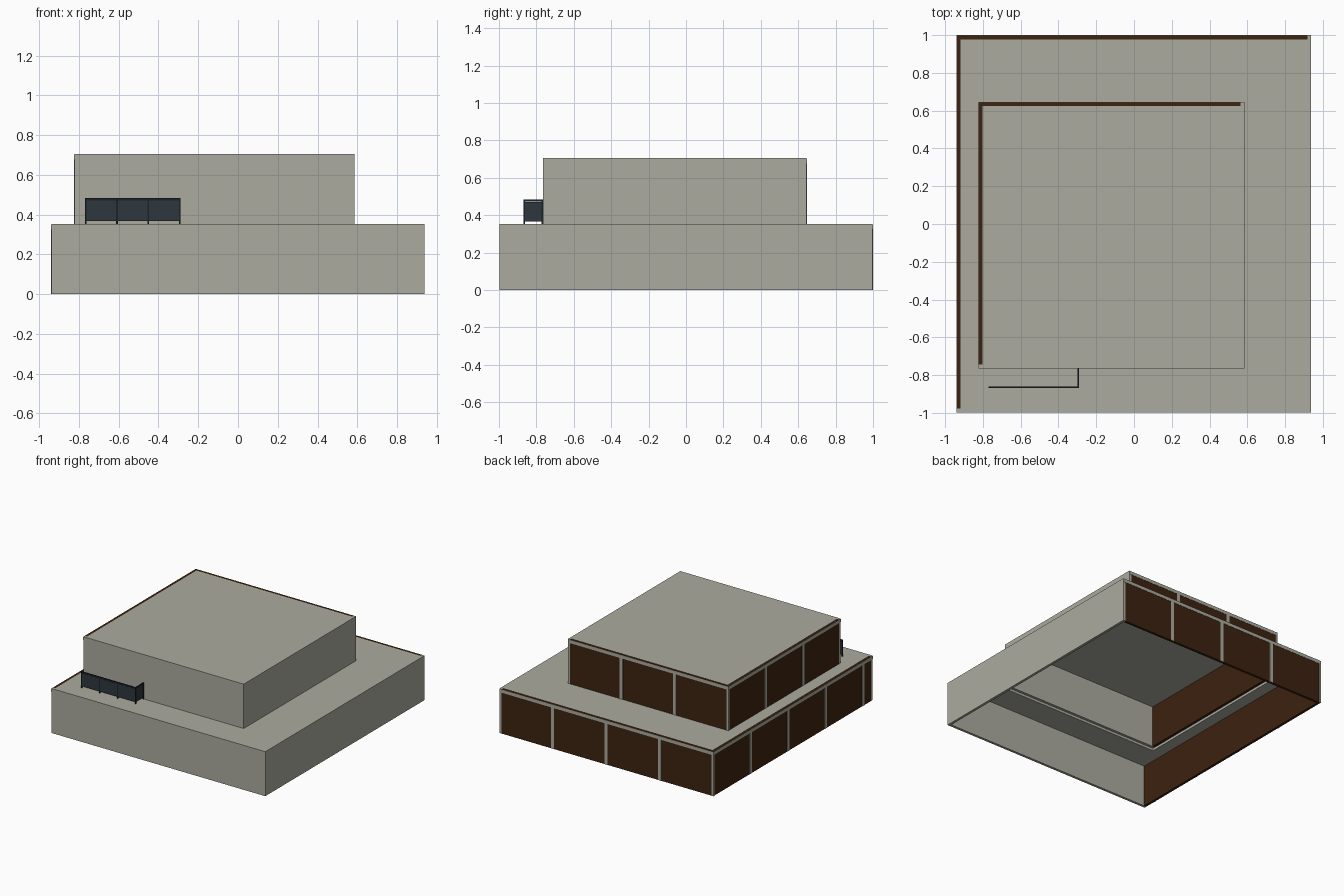
import bpy, bmesh
from mathutils import Vector

if "Cube" in bpy.data.objects:
    bpy.data.objects.remove(bpy.data.objects["Cube"])


def material(name, rgb):
    m = bpy.data.materials.new(name)
    m.diffuse_color = (*rgb, 1)
    m.use_nodes = True
    m.node_tree.nodes["Principled BSDF"].inputs["Base Color"].default_value = m.diffuse_color
    return m


CONCRETE = material("concrete_grey", (0.41, 0.41, 0.35))
WOOD = material("dark_brown_wood", (0.046, 0.016, 0.005))
GLASS = material("smoked_glass", (0.028, 0.038, 0.048))
METAL = material("dark_metal", (0.011, 0.017, 0.022))


def finish(name, bm, mat):
    bmesh.ops.recalc_face_normals(bm, faces=bm.faces)
    me = bpy.data.meshes.new(name)
    bm.to_mesh(me)
    bm.free()
    me.materials.append(mat)
    ob = bpy.data.objects.new(name, me)
    bpy.context.collection.objects.link(ob)
    return ob


def boxes(name, spans, mat):
    """One object made of boxes, each given as (x0, x1, y0, y1, z0, z1)."""
    bm = bmesh.new()
    for x0, x1, y0, y1, z0, z1 in spans:
        verts = bmesh.ops.create_cube(bm, size=1)["verts"]
        size = Vector((x1 - x0, y1 - y0, z1 - z0))
        mid = Vector((x0 + x1, y0 + y1, z0 + z1)) / 2
        for v in verts:
            v.co = v.co * size + mid
    return finish(name, bm, mat)


def roof(name, outer, top, hole=None):
    """Flat roof slab with an optional rectangular opening."""
    def rect(r, z):
        x0, x1, y0, y1 = r
        return [bm.verts.new(p) for p in ((x0, y0, z), (x1, y0, z), (x1, y1, z), (x0, y1, z))]
    if not hole:
        return boxes(name, [(*outer, top - T, top)], CONCRETE)
    bm = bmesh.new()
    loops = [rect(outer, top), rect(hole, top), rect(hole, top - T), rect(outer, top - T)]
    for a, b in zip(loops, loops[1:] + loops[:1]):
        for i in range(4):
            j = (i + 1) % 4
            bm.faces.new((a[i], a[j], b[j], b[i]))
    return finish(name, bm, CONCRETE)


T = 0.02         # wall and roof thickness
MODULE = 0.47    # wall module width
PROUD = 0.002    # how far the frame plates stand out
HALF = 0.014     # half width of a frame strip
RAIL = 0.028     # height of the frame's top strip


def storey(label, x0, x1, y0, y1, z0, z1, hole=None):
    # plain walls on front and right
    boxes(label + "_front_wall", [(x0, x1 - T, y0, y0 + T, z0, z1)], CONCRETE)
    boxes(label + "_right_wall", [(x1 - T, x1, y0, y1, z0, z1)], CONCRETE)
    # wooden walls on back and left
    boxes(label + "_back_wood_wall", [(x0, x1 - T, y1 - T, y1, z0, z1)], WOOD)
    boxes(label + "_left_wood_wall", [(x0, x0 + T, y0 + T, y1 - T, z0, z1)], WOOD)
    # roof fits between the walls
    roof(label + "_roof", (x0 + T, x1 - T, y0 + T, y1 - T), z1, hole)
    # grey frame: top strip and a post at every module
    xb, yl = x0 - PROUD, y1 + PROUD
    back = [(x0, x1, y1, yl, z1 - RAIL, z1 - 0.002),
            (xb, x0 + HALF, y1, yl, z0, z1 - RAIL)]
    left = [(xb, x0, y0, yl, z1 - RAIL, z1 - 0.002),
            (xb, x0, y1 - HALF, y1, z0, z1 - RAIL)]
    k = 1
    while k * MODULE < y1 - y0 - 0.05:
        y = y1 - k * MODULE
        left.append((xb, x0, y - HALF, y + HALF, z0, z1 - RAIL))
        x = x0 + k * MODULE
        if x < x1 - 0.05:
            back.append((x - HALF, x + HALF, y1, yl, z0, z1 - RAIL))
        k += 1
    boxes(label + "_back_frame", back, CONCRETE)
    boxes(label + "_left_frame", left, CONCRETE)


UPPER = (-0.822, 0.585, -0.764, 0.644)
storey("lower", -0.938, 0.938, -0.998, 0.998, 0, 0.353, hole=UPPER)
storey("upper", *UPPER, 0.353, 0.705)

# balcony railing: front run of three bays and a return on the right
X0, X1, Y0, Y1, Z = -0.766, -0.294, -0.864, -0.764, 0.353
R = 0.004
posts = [(X0 + (X1 - X0) * i / 3, Y0) for i in range(4)] + [(X1, Y1 - R)]
boxes("railing_posts", [(x - R, x + R, y - R, y + R, Z, Z + 0.12) for x, y in posts], METAL)
boxes("railing_handrail", [
    (X0 - R, X1 + R, Y0 - R, Y0 + R, Z + 0.119, Z + 0.13),
    (X1 - R, X1 + R, Y0 + R, Y1, Z + 0.119, Z + 0.13)], METAL)
panels = [(posts[i][0] + R, posts[i + 1][0] - R, Y0 - 0.002, Y0 + 0.002, Z + 0.014, Z + 0.117)
          for i in range(3)]
panels.append((X1 - 0.002, X1 + 0.002, Y0 + R, Y1 - 2 * R, Z + 0.014, Z + 0.117))
boxes("railing_panels", panels, GLASS)
